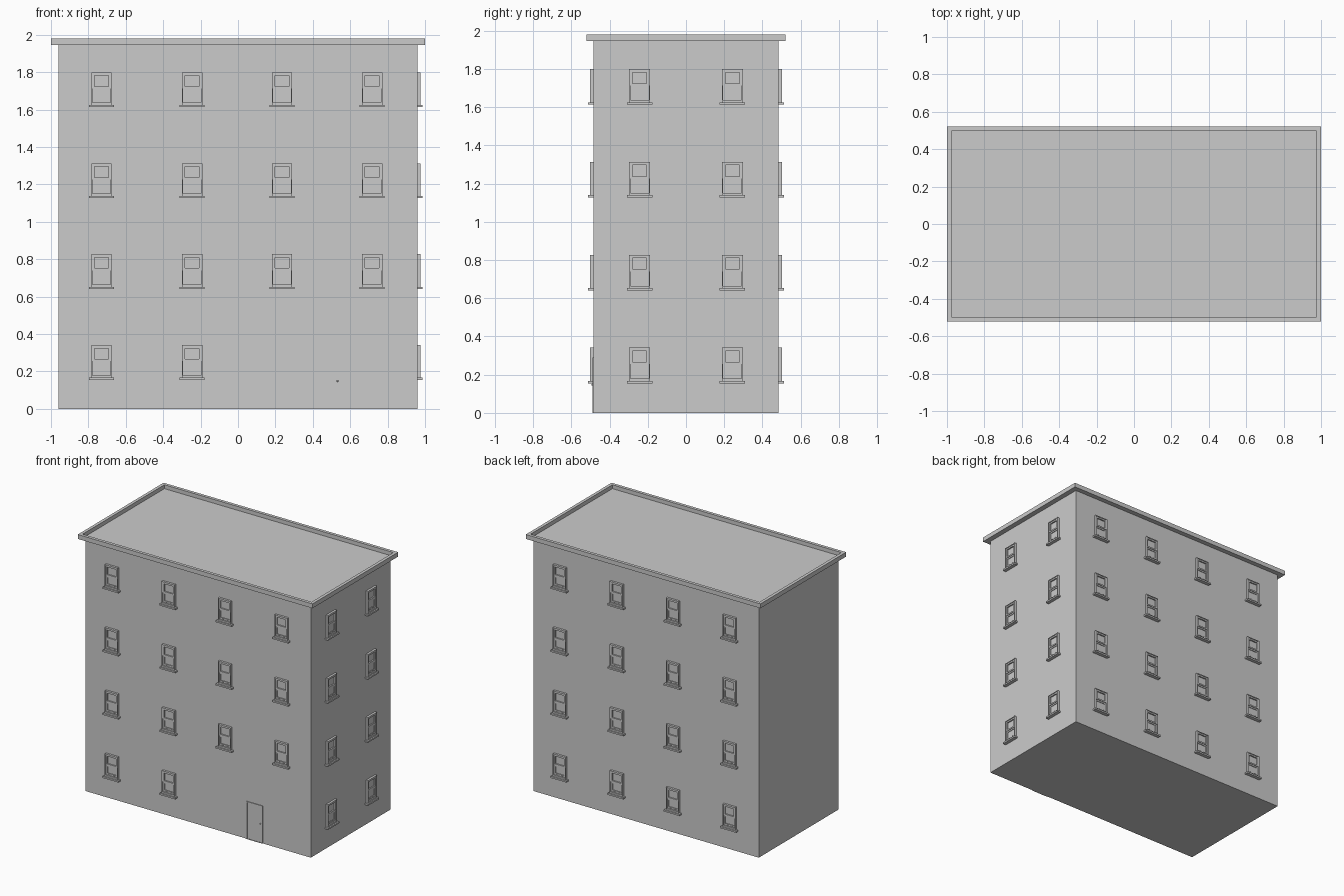
import bpy, bmesh, math
from mathutils import Matrix, Vector

if "Cube" in bpy.data.objects:
    bpy.data.objects.remove(bpy.data.objects["Cube"])

WX, WY, WZ = 0.96, 0.485, 1.946      # wall half width, half depth, height


def add_box(bm, x0, x1, y0, y1, z0, z1):
    m = Matrix.Translation(((x0 + x1) / 2, (y0 + y1) / 2, (z0 + z1) / 2)) @ \
        Matrix.Diagonal((x1 - x0, y1 - y0, z1 - z0, 1))
    return bmesh.ops.create_cube(bm, size=1, matrix=m)["verts"]


def add_ring(bm, x, z0, z1, w, y0, y1, bottom=None, top=None):
    """Rectangular frame: half width x, rail width w."""
    b = w if bottom is None else bottom
    t = w if top is None else top
    for s in (-1, 1):
        xa, xb = sorted((s * x, s * (x - w)))
        add_box(bm, xa, xb, y0, y1, z0, z1)
    add_box(bm, w - x, x - w, y0, y1, z0, z0 + b)
    add_box(bm, w - x, x - w, y0, y1, z1 - t, z1)


def to_mesh(bm, name):
    me = bpy.data.meshes.new(name)
    bm.to_mesh(me)
    bm.free()
    return me


def place(name, me, loc=(0, 0, 0), turn=0):
    ob = bpy.data.objects.new(name, me)
    ob.location = loc
    ob.rotation_euler.z = math.radians(turn)
    bpy.context.collection.objects.link(ob)
    return ob


# Walls
bm = bmesh.new()
add_box(bm, -WX, WX, -WY, WY, 0, WZ)
place("walls", to_mesh(bm, "walls"))

# Cornice with the sunken roof deck inside it
bm = bmesh.new()
add_box(bm, -1, 1, -0.522, 0.522, WZ, 1.98)
top = max(bm.faces, key=lambda f: f.calc_center_median().z)
bmesh.ops.inset_region(bm, faces=[top], thickness=0.034)
r = bmesh.ops.extrude_face_region(bm, geom=[top])
verts = [g for g in r["geom"] if isinstance(g, bmesh.types.BMVert)]
bmesh.ops.translate(bm, verts=verts, vec=(0, 0, -0.03))
if top.is_valid:
    bmesh.ops.delete(bm, geom=[top], context="FACES")
bmesh.ops.recalc_face_normals(bm, faces=bm.faces)
place("cornice_and_roof", to_mesh(bm, "cornice_and_roof"))

# Sash window, local y = 0 on the wall and -y outwards, z = 0 under the sill
bm = bmesh.new()
add_box(bm, -0.067, 0.067, -0.027, 0, 0, 0.012)                  # sill
add_ring(bm, 0.0545, 0.012, 0.186, 0.006, -0.017, 0, 0.012)      # outer frame
add_ring(bm, 0.0485, 0.1, 0.18, 0.011, -0.013, 0)                # upper sash
add_ring(bm, 0.0485, 0.024, 0.1, 0.011, -0.008, 0, 0.014)        # lower sash
add_box(bm, -0.038, 0.038, -0.003, 0, 0.03, 0.172)               # panes
for s in (-1, 1):                                                # sash lifts
    add_box(bm, s * 0.02 - 0.005, s * 0.02 + 0.005, -0.012, -0.007, 0.029, 0.033)
window = to_mesh(bm, "window")

ROWS = [0.155 + i * 0.486 for i in range(4)]
COLS = [-0.73, -0.245, 0.235, 0.717]
for i, z in enumerate(ROWS):
    for j, x in enumerate(COLS):
        if i > 0 or j < 2:                                       # door takes two bays
            place(f"front_window_{i}_{j}", window, (x, -WY, z))
        place(f"back_window_{i}_{j}", window, (-x, WY, z), 180)
    for j, y in enumerate((-0.243, 0.243)):
        place(f"side_window_{i}_{j}", window, (WX, y, z), 90)

# Door with frame, panels and knob
bm = bmesh.new()
add_ring(bm, 0.07, 0, 0.29, 0.008, -0.005, 0, 0.004)
add_box(bm, -0.062, 0.062, -0.002, 0, 0.004, 0.282)
place("door", to_mesh(bm, "door"), (0.483, -WY, 0))

bm = bmesh.new()
bmesh.ops.create_uvsphere(bm, u_segments=12, v_segments=8, radius=0.005)
place("door_knob", to_mesh(bm, "door_knob"), (0.532, -WY - 0.005, 0.148))
